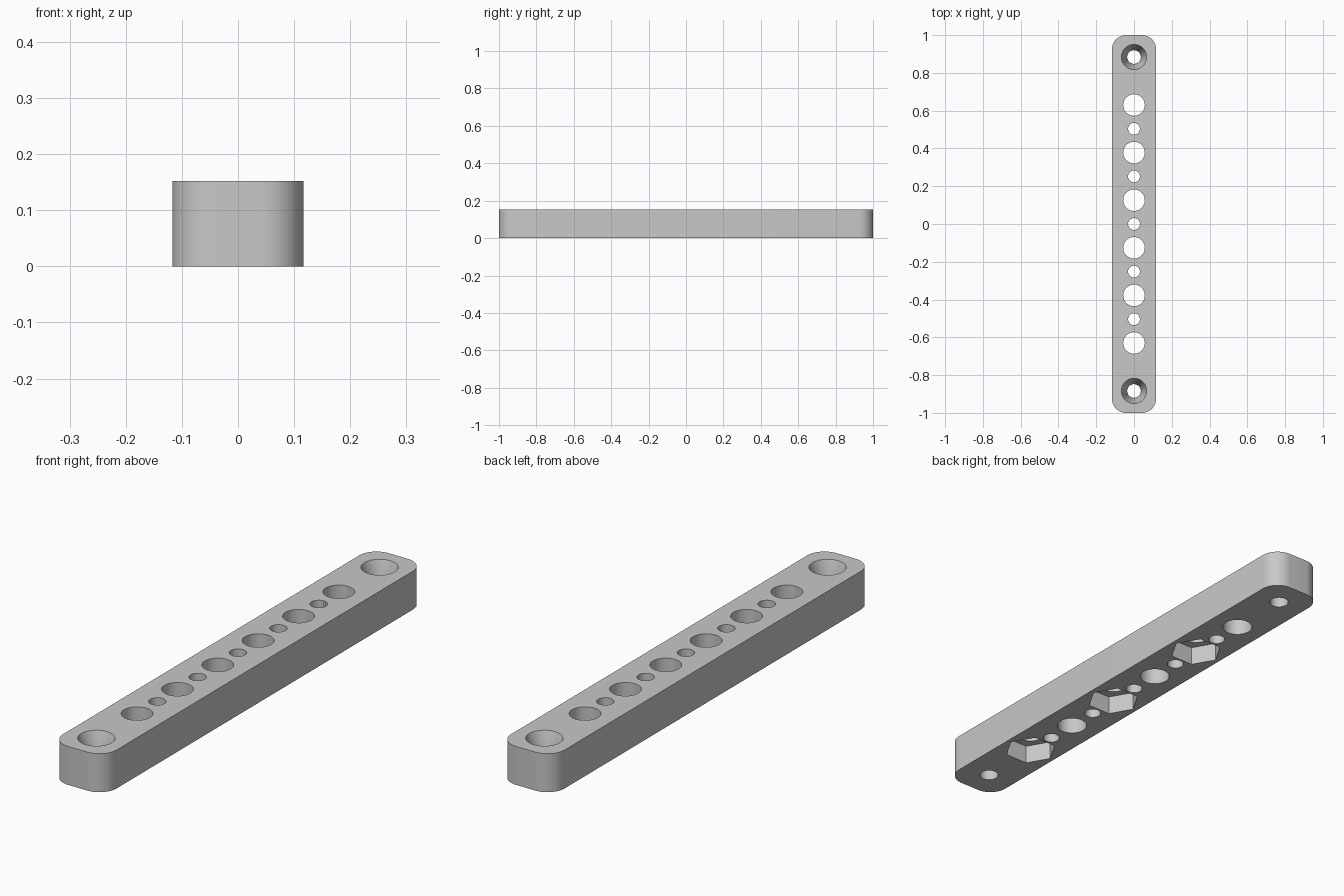
import bpy, math

cube = bpy.data.objects.get("Cube")
if cube:
    bpy.data.objects.remove(cube, do_unlink=True)

HALF_W, HALF_L, HEIGHT, CORNER = 0.117, 1.0, 0.152, 0.075
PITCH = 0.252

grey = bpy.data.materials.new("plain_grey")
grey.use_nodes = True
colour = (0.58, 0.58, 0.58, 1)
grey.diffuse_color = colour
grey.node_tree.nodes["Principled BSDF"].inputs["Base Color"].default_value = colour


def prism(name, rings):
    """Closed solid from a stack of matching rings."""
    n = len(rings[0])
    verts = [p for ring in rings for p in ring]
    faces = [list(range(n))[::-1], [len(verts) - n + i for i in range(n)]]
    for k in range(len(rings) - 1):
        for i in range(n):
            j = (i + 1) % n
            faces.append([k * n + i, k * n + j, (k + 1) * n + j, (k + 1) * n + i])
    mesh = bpy.data.meshes.new(name)
    mesh.from_pydata(verts, [], faces)
    obj = bpy.data.objects.new(name, mesh)
    bpy.context.collection.objects.link(obj)
    return obj


def turned(name, y, profile, sides=48):
    """Round or polygonal cutter from (radius, height) pairs."""
    turn = 2 * math.pi / sides
    return prism(name, [[(r * math.cos(turn * i), y + r * math.sin(turn * i), z)
                         for i in range(sides)] for r, z in profile])


# Bar with rounded upright corners
def outline(z, steps=12):
    points = []
    for q, (sx, sy) in enumerate([(1, 1), (-1, 1), (-1, -1), (1, -1)]):
        for i in range(steps + 1):
            a = (q + i / steps) * math.pi / 2
            points.append((sx * (HALF_W - CORNER) + CORNER * math.cos(a),
                           sy * (HALF_L - CORNER) + CORNER * math.sin(a), z))
    return points


bar = prism("bar", [outline(0), outline(HEIGHT)])
bar.data.materials.append(grey)

LOW, HIGH = -0.05, HEIGHT + 0.05
cutters = []
# Large bores
for k in range(6):
    cutters.append(turned("large_bore", (k - 2.5) * PITCH, [(0.057, LOW), (0.057, HIGH)]))
# Small bores between them
for k in range(5):
    cutters.append(turned("small_bore", (k - 2) * PITCH, [(0.0315, LOW), (0.0315, HIGH)], 32))
# Countersunk screw holes at the ends
for y in (-0.884, 0.884):
    cutters.append(turned("screw_hole", y, [(0.036, LOW), (0.036, 0.062),
                                            (0.067, HEIGHT), (0.067, HIGH)]))
# Hexagonal nut pockets underneath every second large bore
for k in (0, 2, 4):
    cutters.append(turned("nut_pocket", (k - 2.5) * PITCH, [(0.1, LOW), (0.1, 0.075)], 6))

bpy.context.view_layer.objects.active = bar
for cutter in cutters:
    cutter.hide_render = True
    cutter.data.materials.append(grey)
    mod = bar.modifiers.new("cut", "BOOLEAN")
    mod.operation = "DIFFERENCE"
    mod.solver = "EXACT"
    mod.object = cutter
    bpy.ops.object.modifier_apply(modifier=mod.name)
    bpy.data.objects.remove(cutter, do_unlink=True)

bpy.ops.object.select_all(action="DESELECT")
bar.select_set(True)
bpy.ops.object.shade_smooth_by_angle(angle=math.radians(30))
